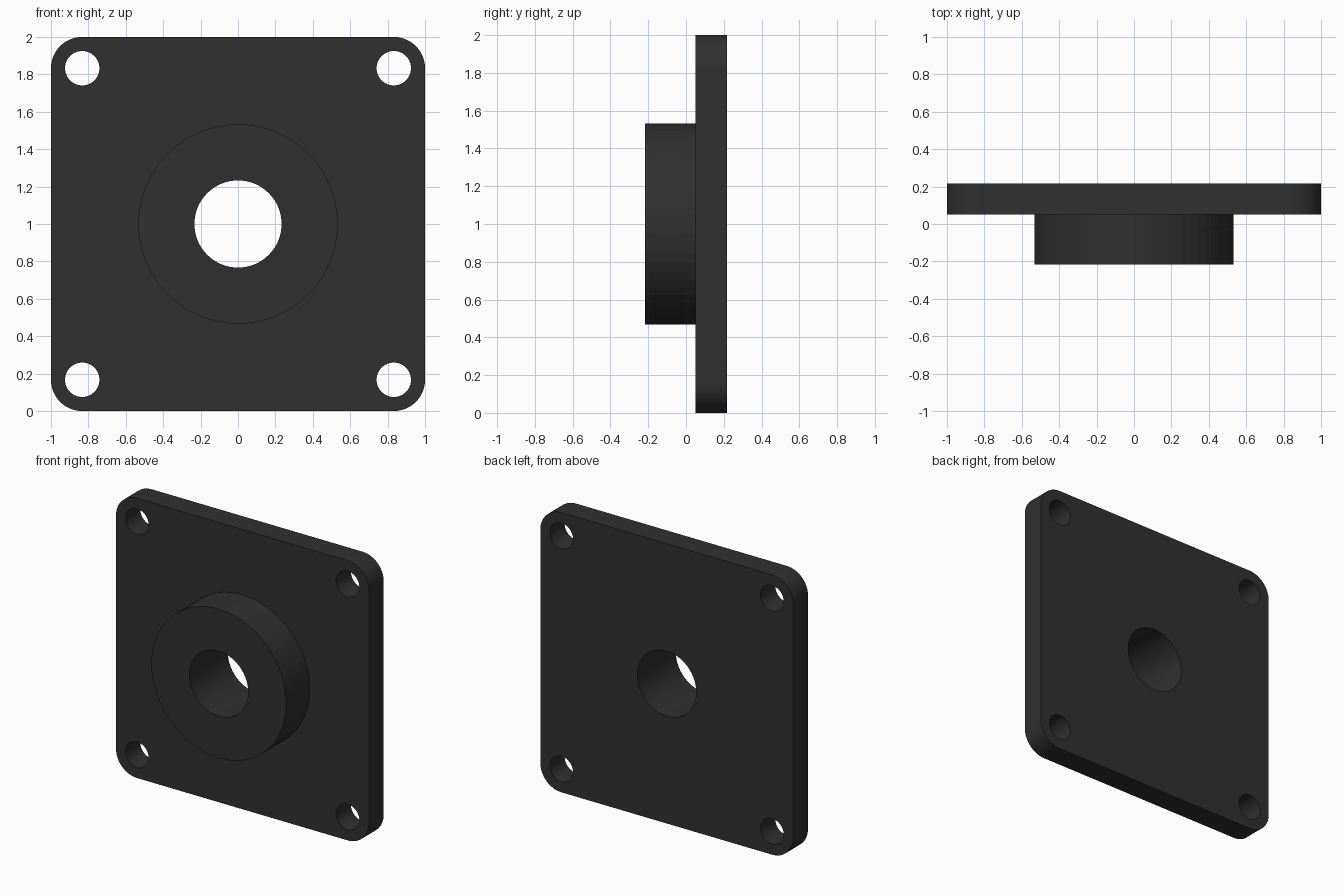
import bpy, bmesh
from math import sin, cos, pi, radians
from mathutils import Matrix

if "Cube" in bpy.data.objects:
    bpy.data.objects.remove(bpy.data.objects["Cube"])

Y_BACK, Y_FACE, Y_FRONT = 0.217, 0.05, -0.217
CENTRE_Z = 1.0
CORNER = 0.833          # bolt hole and corner arc centres
CORNER_R = 0.167

black = bpy.data.materials.new("black")
black.diffuse_color = (0.03, 0.03, 0.03, 1)
black.use_nodes = True
black.node_tree.nodes["Principled BSDF"].inputs["Base Color"].default_value = black.diffuse_color


def prism(name, outline, y0, y1):
    """Extrude an (x, z) outline along y."""
    bm = bmesh.new()
    face = bm.faces.new([bm.verts.new((x, y0, z)) for x, z in outline])
    ext = bmesh.ops.extrude_face_region(bm, geom=[face])
    verts = [v for v in ext["geom"] if isinstance(v, bmesh.types.BMVert)]
    bmesh.ops.translate(bm, verts=verts, vec=(0, y1 - y0, 0))
    bmesh.ops.recalc_face_normals(bm, faces=bm.faces)
    mesh = bpy.data.meshes.new(name)
    bm.to_mesh(mesh)
    bm.free()
    mesh.materials.append(black)
    obj = bpy.data.objects.new(name, mesh)
    bpy.context.collection.objects.link(obj)
    return obj


def circle(x, z, r, n):
    return [(x + r * cos(2 * pi * i / n), z + r * sin(2 * pi * i / n)) for i in range(n)]


def combine(target, tool, operation):
    """Apply a boolean and remove the tool."""
    mod = target.modifiers.new(operation, 'BOOLEAN')
    mod.operation, mod.object, mod.solver = operation, tool, 'EXACT'
    bpy.context.view_layer.objects.active = target
    bpy.ops.object.modifier_apply(modifier=mod.name)
    bpy.data.objects.remove(tool)


# Square plate with rounded corners
outline = []
for k, (sx, sz) in enumerate([(1, 1), (-1, 1), (-1, -1), (1, -1)]):
    for i in range(17):
        a = (k + i / 16) * pi / 2
        outline.append((sx * CORNER + CORNER_R * cos(a),
                        CENTRE_Z + sz * CORNER + CORNER_R * sin(a)))
plate = prism("flange_plate", outline, Y_FACE, Y_BACK)

# Round boss on the front, sunk into the plate for a clean union
combine(plate, prism("boss", circle(0, CENTRE_Z, 0.533, 64), Y_FRONT, 0.12), 'UNION')

# Central bore and four bolt holes
combine(plate, prism("bore", circle(0, CENTRE_Z, 0.233, 64), -0.5, 0.5), 'DIFFERENCE')
for sx in (-1, 1):
    for sz in (-1, 1):
        hole = prism("bolt_hole", circle(sx * CORNER, CENTRE_Z + sz * CORNER, 0.092, 48), -0.5, 0.5)
        combine(plate, hole, 'DIFFERENCE')
